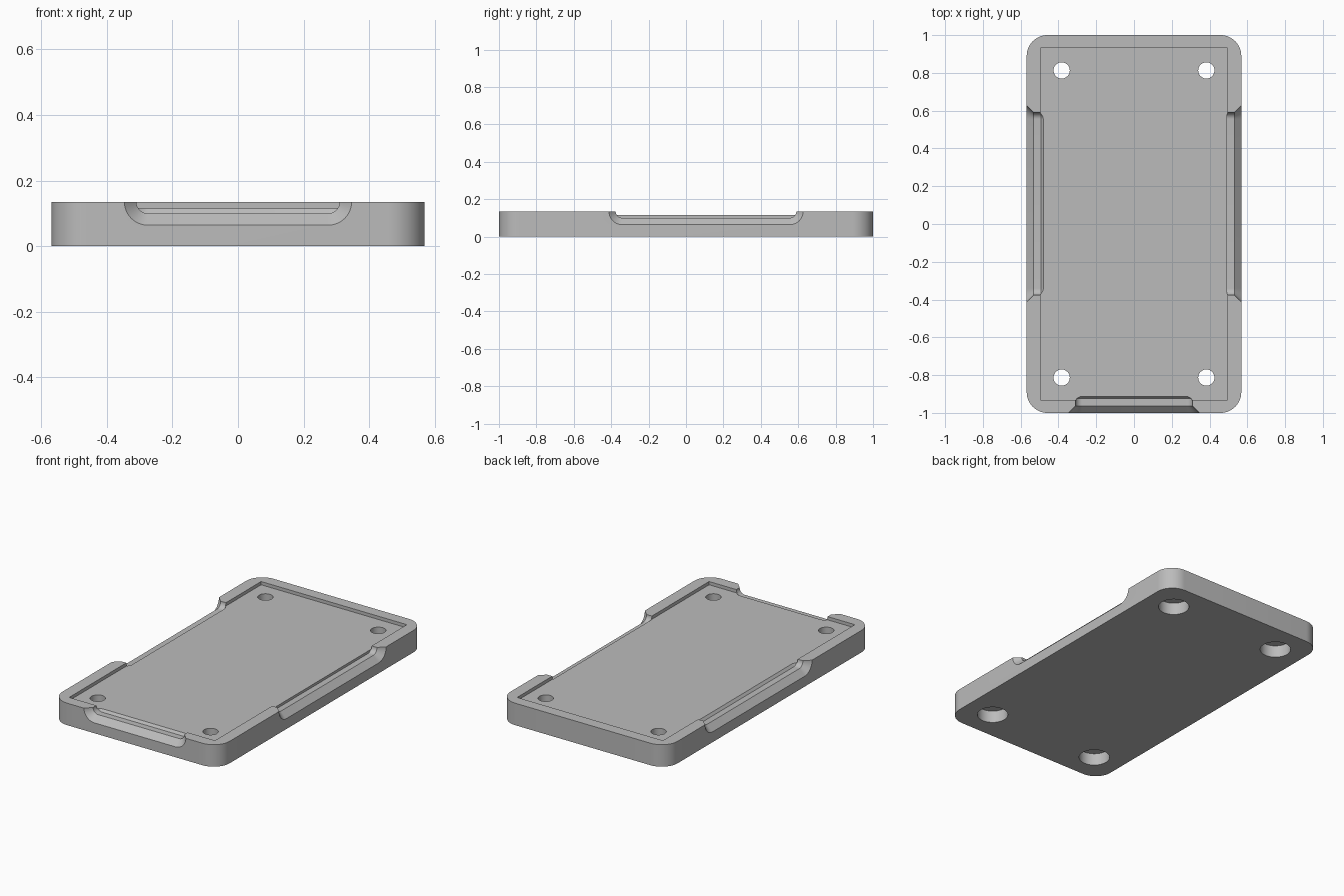
import bpy, bmesh
from math import pi, sin, cos
from mathutils import Matrix

cube = bpy.data.objects.get("Cube")
if cube:
    bpy.data.objects.remove(cube, do_unlink=True)

HX, HY, TOP, FLOOR = 0.568, 1.0, 0.135, 0.115   # half sizes, rim and tray floor
RX, RY = 0.495, 0.931                           # recess half sizes

grey = bpy.data.materials.new("plain grey")
grey.use_nodes = True
grey.diffuse_color = (0.5, 0.5, 0.5, 1)
grey.node_tree.nodes["Principled BSDF"].inputs["Base Color"].default_value = (0.5, 0.5, 0.5, 1)


def arc(cx, cy, r, start, steps):
    """Quarter circle of points."""
    return [(cx + r * cos(start + pi / 2 * i / steps),
             cy + r * sin(start + pi / 2 * i / steps)) for i in range(steps + 1)]


def loft(name, sections, matrix=Matrix()):
    """Closed solid through a list of equal-length rings."""
    bm = bmesh.new()
    rings = [[bm.verts.new(p) for p in ring] for ring in sections]
    n = len(rings[0])
    for a, b in zip(rings, rings[1:]):
        for i in range(n):
            j = (i + 1) % n
            bm.faces.new((a[i], a[j], b[j], b[i]))
    bm.faces.new(rings[0])
    bm.faces.new(rings[-1])
    bm.transform(matrix)
    bmesh.ops.recalc_face_normals(bm, faces=bm.faces)
    mesh = bpy.data.meshes.new(name)
    bm.to_mesh(mesh)
    bm.free()
    obj = bpy.data.objects.new(name, mesh)
    bpy.context.collection.objects.link(obj)
    return obj


def prism(name, outline, z0, z1):
    return loft(name, [[(x, y, z) for x, y in outline] for z in (z0, z1)])


def disc(name, x, y, r, z0, z1):
    outline = [(x + r * cos(i * pi / 24), y + r * sin(i * pi / 24)) for i in range(48)]
    return prism(name, outline, z0, z1)


def notch(name, half, profile, matrix):
    """Edge notch running inward along +y; profile lists (depth, radius)."""
    sections = []
    for depth, r in profile:
        ring = arc(-half, TOP, r, pi, 10) + arc(half, TOP, r, 1.5 * pi, 10)
        ring += [(half + r, TOP + 0.1), (-half - r, TOP + 0.1)]
        sections.append([(x, depth, z) for x, z in ring])
    return loft(name, sections, matrix)


# Rounded slab
R = 0.11
outline = []
for k, (sx, sy) in enumerate(((1, 1), (-1, 1), (-1, -1), (1, -1))):
    outline += arc(sx * (HX - R), sy * (HY - R), R, k * pi / 2, 14)
tray = prism("tray", outline, 0, TOP)
tray.data.materials.append(grey)

# Shallow recess
cutters = [prism("recess_cutter", [(-RX, -RY), (RX, -RY), (RX, RY), (-RX, RY)], FLOOR, TOP + 0.1)]

# Bevelled finger notches: front, left and right
bevel = [(-0.01, 0.081), (0.037, 0.035)]
lip = [(0.076, 0.035), (0.096, 0.01)]
side = Matrix.Translation((0, 0.107, 0))
cutters += [
    notch("front_notch_cutter", 0.275, bevel + lip, Matrix.Translation((0, -HY, 0))),
    notch("right_notch_cutter", 0.448, bevel + lip,
          side @ Matrix.Translation((-HX, 0, 0)) @ Matrix.Rotation(-pi / 2, 4, 'Z')),
    notch("left_notch_cutter", 0.448, bevel + [(0.075, 0.035)],
          side @ Matrix.Translation((HX, 0, 0)) @ Matrix.Rotation(pi / 2, 4, 'Z')),
]

# Screw holes, counterbored from below
for sx in (-1, 1):
    for sy in (-1, 1):
        cutters.append(disc("hole_cutter", sx * 0.383, sy * 0.813, 0.043, -0.1, 0.3))
        cutters.append(disc("counterbore_cutter", sx * 0.383, sy * 0.813, 0.088, -0.1, 0.075))

# Carve the slab
bpy.ops.object.select_all(action='DESELECT')
bpy.context.view_layer.objects.active = tray
tray.select_set(True)
for cutter in cutters:
    cutter.hide_render = True
    mod = tray.modifiers.new("cut", 'BOOLEAN')
    mod.operation = 'DIFFERENCE'
    mod.solver = 'EXACT'
    mod.object = cutter
    bpy.ops.object.modifier_apply(modifier=mod.name)
    bpy.data.objects.remove(cutter, do_unlink=True)

bpy.ops.object.shade_smooth_by_angle(angle=pi / 6)
